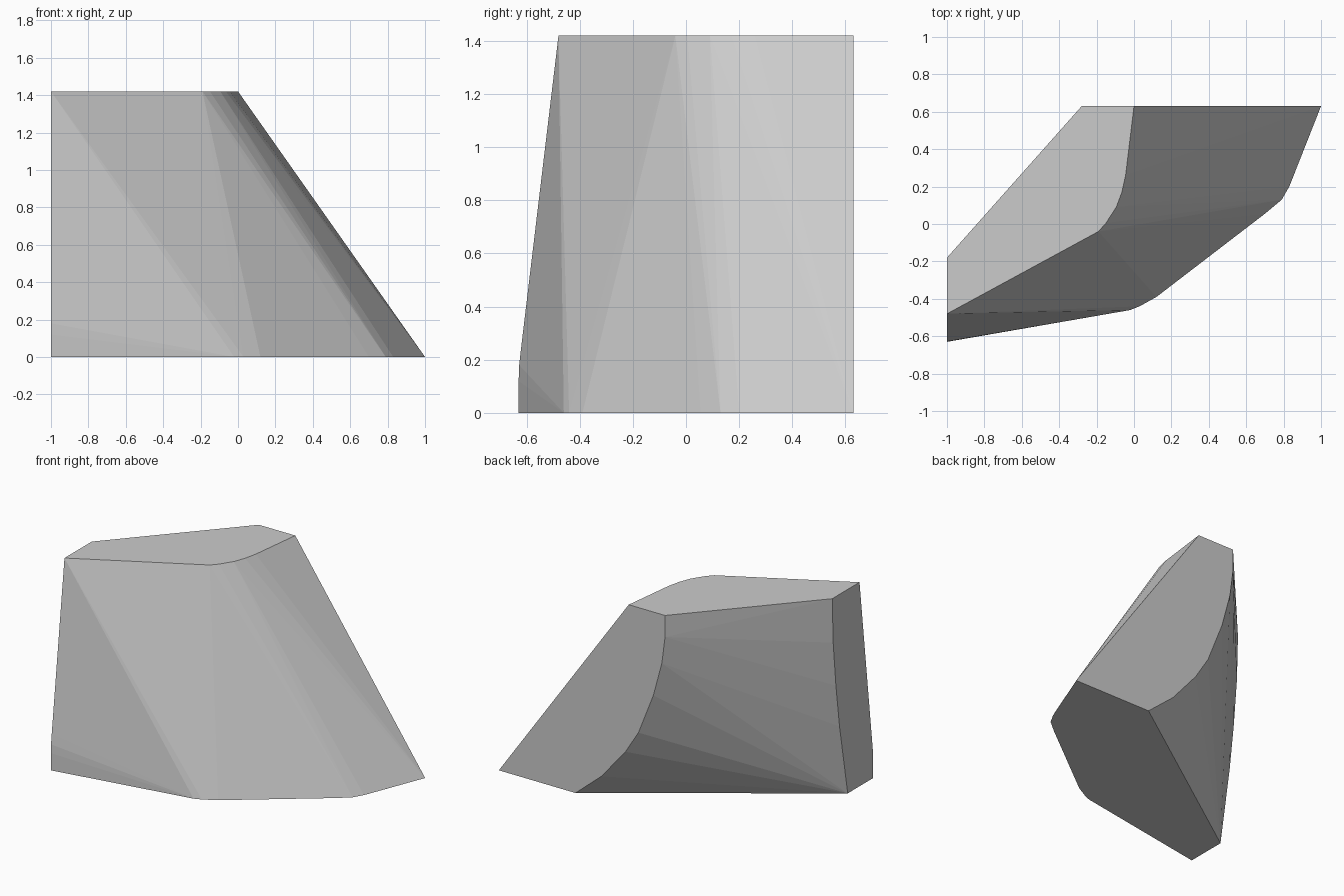
import bpy
import bmesh

cube = bpy.data.objects.get("Cube")
if cube:
    bpy.data.objects.remove(cube, do_unlink=True)

TOP = 1.42
BACK = 0.63
SIDE = -1.0

# Plain grey material
grey = bpy.data.materials.new("light_grey")
grey.use_nodes = True
colour = (0.6, 0.6, 0.6, 1.0)
grey.diffuse_color = colour
grey.node_tree.nodes["Principled BSDF"].inputs["Base Color"].default_value = colour

# Rounded outlines of the top and the base, as (x, y)
top_outline = [(SIDE, -0.48), (-0.19, -0.04), (-0.15, 0.005), (-0.095, 0.09),
               (-0.065, 0.17), (-0.045, 0.26), (0.0, BACK)]
base_outline = [(SIDE, -0.63), (-0.02, -0.46), (0.03, -0.44), (0.12, -0.39),
                (0.7, 0.055), (0.79, 0.13), (0.83, 0.2), (0.85, 0.25), (1.0, BACK)]

# Curved undercut edge of the flat back, as (x, z)
back_curve = [(-0.28, TOP), (-0.28, 1.27), (-0.255, 1.08), (-0.19, 0.84),
              (-0.075, 0.55), (0.025, 0.39), (0.21, 0.17), (0.41, 0.0)]

# Edges of the flat side, as (y, z)
side_curve = [(-0.18, TOP), (-0.19, 1.11), (-0.22, 0.8), (-0.26, 0.5), (-0.35, 0.0),
              (-0.62, 0.25), (-0.628, 0.18), (-0.63, 0.12)]

points = [(x, y, TOP) for x, y in top_outline]
points += [(x, y, 0.0) for x, y in base_outline]
points += [(x, BACK, z) for x, z in back_curve]
points += [(SIDE, y, z) for y, z in side_curve]

# Convex block wrapped around all the outlines
bm = bmesh.new()
for p in points:
    bm.verts.new(p)
hull = bmesh.ops.convex_hull(bm, input=bm.verts[:])
loose = [v for v in bm.verts if not v.link_faces]
bmesh.ops.delete(bm, geom=loose, context='VERTS')
bmesh.ops.dissolve_limit(bm, angle_limit=0.005, verts=bm.verts[:], edges=bm.edges[:])
bmesh.ops.recalc_face_normals(bm, faces=bm.faces[:])

mesh = bpy.data.meshes.new("faceted_block")
bm.to_mesh(mesh)
bm.free()
mesh.materials.append(grey)
block = bpy.data.objects.new("faceted_block", mesh)
bpy.context.collection.objects.link(block)
